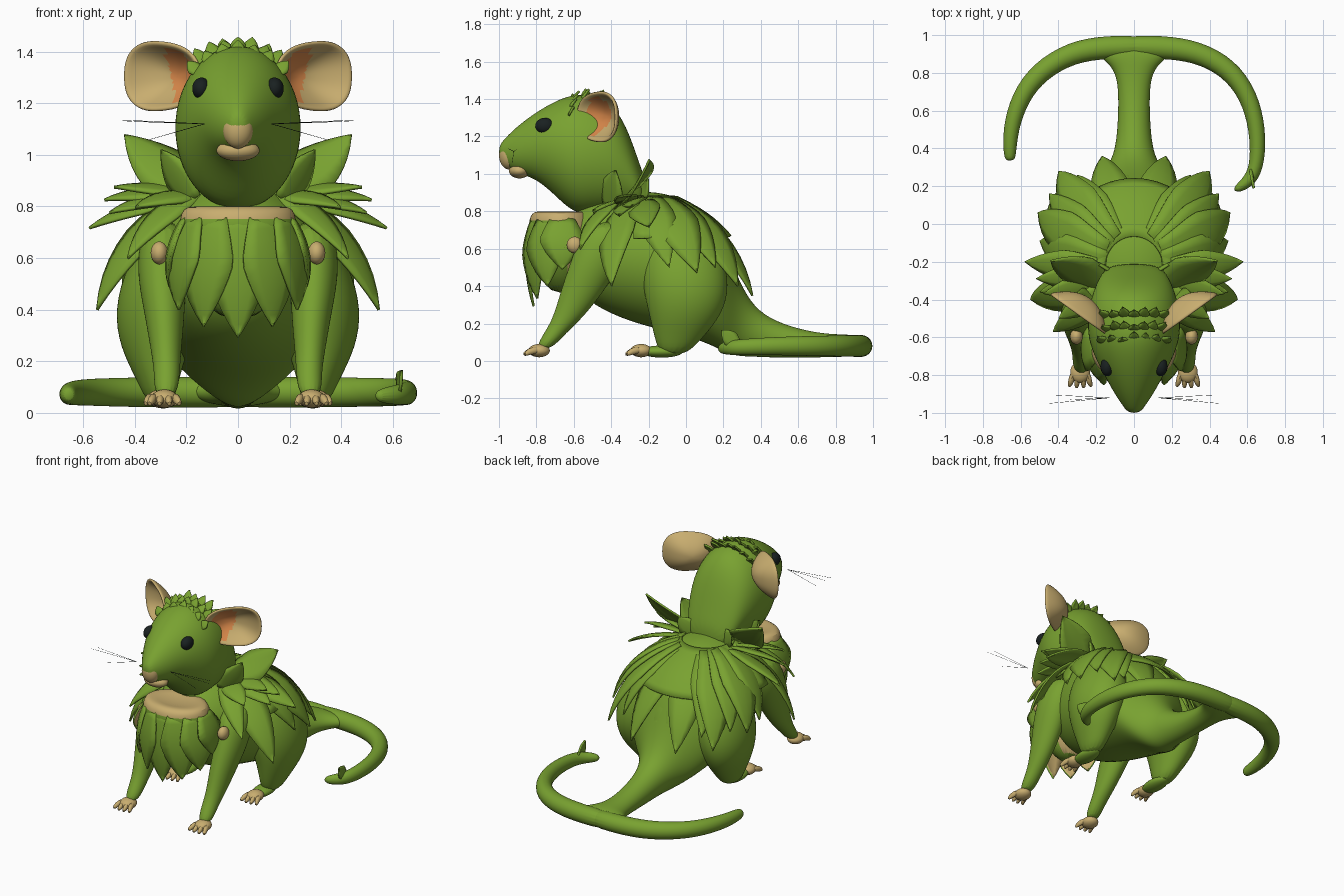
import bpy
import math
import random
from mathutils import Vector as V

random.seed(4)
if "Cube" in bpy.data.objects:
    bpy.data.objects.remove(bpy.data.objects["Cube"], do_unlink=True)

X, Y, Z = V((1, 0, 0)), V((0, 1, 0)), V((0, 0, 1))


def material(name, rgb):
    m = bpy.data.materials.new(name)
    m.use_nodes = True
    m.diffuse_color = (*rgb, 1)
    m.node_tree.nodes["Principled BSDF"].inputs["Base Color"].default_value = (*rgb, 1)
    return m


GREEN = material("leaf green", (0.19, 0.36, 0.03))
TAN = material("tan skin", (0.58, 0.42, 0.16))
ORANGE = material("inner ear orange", (0.7, 0.25, 0.07))
BLACK = material("eye black", (0.01, 0.015, 0.015))


def make(name, verts, faces, mats, subdiv=0, solid=0, mirror=False, rule=None):
    me = bpy.data.meshes.new(name)
    me.from_pydata([tuple(v) for v in verts], [], faces)
    for m in mats:
        me.materials.append(m)
    if rule:
        for p in me.polygons:
            p.material_index = rule(p.center)
    ob = bpy.data.objects.new(name, me)
    bpy.context.collection.objects.link(ob)
    if solid:
        s = ob.modifiers.new("thickness", "SOLIDIFY")
        s.thickness, s.offset, s.material_offset = solid, -1, len(mats) - 1
    if subdiv:
        s = ob.modifiers.new("round", "SUBSURF")
        s.levels = s.render_levels = subdiv
    if mirror:
        ob.modifiers.new("mirror", "MIRROR").use_mirror_merge = False
    bpy.ops.object.select_all(action="DESELECT")
    ob.select_set(True)
    bpy.context.view_layer.objects.active = ob
    bpy.ops.object.shade_smooth_by_angle(angle=math.radians(50))


def sweep(name, stations, mats, axes=None, seg=16, **kw):
    """Skin elliptical sections (x, y, z, radius a, radius b)."""
    pts = [V(s[:3]) for s in stations]
    verts, faces, last = [], [], len(pts) - 1
    for i, (c, s) in enumerate(zip(pts, stations)):
        if axes:
            a, b = axes
        else:
            t = (pts[min(i + 1, last)] - pts[max(i - 1, 0)]).normalized()
            a = t.cross(Z).normalized()
            b = a.cross(t)
        for k in range(seg):
            q = math.tau * k / seg
            verts.append(c + a * s[3] * math.cos(q) + b * s[4] * math.sin(q))
    for i in range(last):
        for k in range(seg):
            n = (k + 1) % seg
            faces.append((i * seg + k, i * seg + n, (i + 1) * seg + n, (i + 1) * seg + k))
    faces.append(tuple(reversed(range(seg))))
    faces.append(tuple(range(last * seg, (last + 1) * seg)))
    # Wind the skin outward
    if a.cross(b).dot(pts[1] - pts[0]) < 0:
        faces = [f[::-1] for f in faces]
    make(name, verts, faces, mats, **kw)


def ball(name, c, r, mat, mirror=False):
    rows = [math.pi * (i + 0.15) / 8.3 for i in range(9)]
    st = [(c[0], c[1], c[2] - r[2] * math.cos(q), r[0] * math.sin(q), r[1] * math.sin(q)) for q in rows]
    sweep(name, st, [mat], (X, Y), subdiv=1, mirror=mirror)


def arch(base, tip, bulge, n, s):
    """Point and direction at s on a curve bulging towards n."""
    mid = (base + tip) / 2 + n * bulge
    return base * (1 - s) ** 2 + mid * 2 * s * (1 - s) + tip * s * s, (mid - base) * (1 - s) + (tip - mid) * s


def leaves(name, items, mats=(GREEN,), mirror=True):
    """Each leaf: base, tip, half width, outward bulge, facing direction."""
    verts, faces, steps = [], [], 9
    for base, tip, w, bulge, n in items:
        n = V(n).normalized()
        start = len(verts)
        for i in range(steps + 1):
            s = i / steps
            p, t = arch(V(base), V(tip), bulge, n, s)
            side = t.cross(n).normalized()
            up = side.cross(t).normalized()
            half = w * min(1, 0.5 + 1.2 * s) * (1.01 - s ** 2.5)
            for k in (-1, -0.5, 0, 0.5, 1):
                verts.append(p + side * half * k - up * half * 0.16 * k * k)
        for i in range(steps):
            for k in range(4):
                q = start + i * 5 + k
                faces.append((q, q + 1, q + 6, q + 5))
    make(name, verts, faces, mats, solid=0.012, mirror=mirror)


# Body and head, given as y, bottom, top, half width
def along_y(name, rows):
    st = [(0, y, (lo + hi) / 2, w, (hi - lo) / 2) for y, lo, hi, w in rows]
    sweep(name, st, [GREEN], (X, Z), subdiv=2)


along_y("body", [(-.63, .5, .7, .1), (-.6, .4, .8, .19), (-.5, .29, .87, .29), (-.3, .2, .92, .36),
                 (-.1, .15, .91, .39), (.05, .11, .84, .38), (.15, .07, .74, .33), (.22, .035, .6, .24),
                 (.28, .02, .44, .16), (.36, .02, .29, .11), (.48, .015, .21, .09), (.65, .015, .16, .083),
                 (.77, .02, .145, .09), (.84, .02, .143, .125), (.89, .025, .14, .19), (.95, .035, .125, .22)])
along_y("head", [(-1, 1.09, 1.15, .025), (-.97, 1.04, 1.19, .055), (-.9, 1, 1.26, .105), (-.8, .97, 1.335, .16),
                 (-.7, .88, 1.395, .215), (-.6, .78, 1.435, .25), (-.5, .78, 1.425, .25), (-.4, .79, 1.385, .235),
                 (-.32, .8, 1.27, .205), (-.25, .8, 1.06, .17), (-.21, .82, .95, .1)])

# Face
ball("nose", (0, -.948, 1.1), (.062, .054, .077), TAN)
ball("mouth", (0, -.89, 1.017), (.088, .06, .042), TAN)
ball("eye", (.142, -.755, 1.257), (.037, .053, .043), BLACK, True)
for end in ((.45, -.95, 1.135), (.43, -.905, 1.13), (.34, -.93, 1.06)):
    sweep("whisker", [(.13, -.92, 1.12, .0012, .0012), (*end, .0008, .0008)], [BLACK], seg=4, mirror=True)

# Cupped ears
u, n, centre = V((.81, .58, 0)), V((.58, -.81, 0)), V((.3, -.485, 1.305))
ring, count = 32, 9
verts, faces = [centre - n * .095], []
for i in range(1, count + 1):
    r = i / count
    for k in range(ring):
        q = math.tau * k / ring
        c, s = [math.copysign(abs(f) ** .8, f) for f in (math.cos(q), math.sin(q))]
        verts.append(centre + u * .175 * r * c + Z * r * s * (.125 + .015 * c) - n * .095 * (1 - r ** 2))
for k in range(ring):
    m = (k + 1) % ring
    faces.append((0, 1 + k, 1 + m))
    for i in range(count - 1):
        a, b = 1 + i * ring, 1 + (i + 1) * ring
        faces.append((a + k, b + k, b + m, a + m))


def ear_colour(p):
    d = p - centre
    return 0 if ((d.dot(u) + .06 - d.z * .3) / .075) ** 2 + (d.z / .115) ** 2 < 1 else 1


make("ear", verts, faces, [ORANGE, TAN], subdiv=1, solid=.018, mirror=True, rule=ear_colour)

# Legs and feet
sweep("hind_leg", [(.3, -.07, .03, .05, .07), (.31, -.04, .12, .08, .13), (.325, 0, .25, .135, .2),
                   (.305, 0, .4, .18, .24), (.28, -.02, .58, .155, .22), (.22, -.03, .76, .09, .14)],
      [GREEN], (X, Y), subdiv=2, mirror=True)
sweep("front_leg", [(.28, -.765, .06, .045, .045), (.275, -.7, .15, .05, .06), (.278, -.63, .23, .058, .08),
                    (.285, -.54, .4, .082, .125), (.3, -.46, .57, .1, .145), (.28, -.42, .75, .085, .12)],
      [GREEN], (X, Y), subdiv=2, mirror=True)
ball("hind_foot_heel", (.29, -.13, .05), (.06, .12, .033), GREEN, True)
ball("shoulder_patch", (.305, -.595, .62), (.035, .045, .045), TAN, True)
for part, x, y in (("front", .285, -.785), ("hind", .3, -.24)):
    ball(part + "_paw", (x, y, .055), (.055, .06, .036), TAN, True)
    for d in (-1.5, -.5, .5, 1.5):
        sweep(part + "_toe", [(x + d * .024, y, .06, .02, .024),
                              (x + d * .033, y - .055, .052, .017, .02),
                              (x + d * .04, y - .09 + abs(d) * .008, .03, .009, .01)],
              [TAN], seg=8, subdiv=1, mirror=True)

# Forked tail
sweep("tail_branch_long", [(-.1, .938, .08, .06, .06), (.15, .938, .08, .063, .06), (.33, .915, .08, .06, .06),
                           (.5, .83, .08, .057, .057), (.61, .68, .08, .05, .055), (.655, .5, .08, .045, .05),
                           (.655, .33, .075, .04, .045), (.62, .23, .07, .038, .04), (.53, .175, .065, .02, .025)],
      [GREEN], subdiv=2)
sweep("tail_branch_short", [(.1, .938, .08, .06, .06), (-.15, .938, .08, .063, .06), (-.33, .91, .08, .06, .06),
                            (-.5, .81, .08, .056, .056), (-.605, .67, .08, .05, .052), (-.655, .5, .075, .042, .046),
                            (-.658, .36, .07, .034, .037), (-.655, .335, .07, .02, .022)],
      [GREEN], subdiv=2)
leaves("tail_thorn", [((.63, .28, .08), (.64, .19, .165), .05, .01, (.3, -.7, .7))], mirror=False)

# Leaf cape over the back and shoulders: tip, half width, bulge
NECK, CORE = V((0, -.25, 0)), V((0, -.1, .45))


def cape_leaf(tip, w, bulge, z):
    tip = V(tip)
    base = NECK.lerp(tip, .3)
    base.z = z
    return base, tip, w, bulge, ((base + tip) / 2 - CORE).normalized()


cape = [((.17, .36, .35), .13, .15), ((.05, .28, .42), .11, .14), ((.4, .28, .4), .13, .17),
        ((.3, .26, .46), .11, .15), ((.51, .06, .47), .14, .17), ((.45, .16, .5), .11, .15),
        ((.5, -.09, .5), .12, .16), ((.55, -.4, .4), .12, .15), ((.43, -.57, .6), .08, .1)]
leaves("leaf_cape", [cape_leaf(t, w, b, .88) for t, w, b in cape])
ruff = [((.58, -.2, .72), .1, .06), ((.52, -.29, .83), .08, .05), ((.5, -.36, .78), .08, .05),
        ((.48, -.37, .88), .07, .03), ((.4, -.5, .8), .08, .05)]
leaves("shoulder_leaves", [cape_leaf(t, w, b, .86) for t, w, b in ruff])
leaves("collar_leaf", [((.17, -.33, .88), (.44, -.2, 1.08), .13, -.03, (-.2, -.8, .5)),
                       ((.18, -.42, .82), (.3, -.38, 1.02), .09, .02, (.8, -.5, .2)),
                       ((.1, -.25, .86), (.2, -.2, .98), .07, .02, (.2, .7, .6))])

# Smooth yoke joining the cape leaves
verts, faces, cols, rows = [], [], 24, 8
for k in range(cols + 1):
    a = math.radians(-95 + 190 * k / cols)
    base, tip, w, bulge, n = cape_leaf((.53 * math.sin(a), -.2 + .57 * math.cos(a), .4), 0, .175, .885)
    verts += [arch(base, tip, bulge, n, .55 * i / rows)[0] for i in range(rows + 1)]
for k in range(cols):
    for i in range(rows):
        q = k * (rows + 1) + i
        faces.append((q, q + 1, q + rows + 2, q + rows + 1)[::-1])
make("cape_yoke", verts, faces, [GREEN], solid=.012)

# Leafy bib on the chest, lined in tan
sweep("bib", [(0, -.66, .36, .06, .06), (0, -.66, .45, .16, .12), (0, -.66, .58, .22, .165),
              (0, -.66, .7, .235, .18), (0, -.67, .755, .225, .17), (0, -.67, .79, .215, .155),
              (0, -.67, .805, .18, .12), (0, -.67, .785, .08, .06)],
      [GREEN, TAN], (X, Y), seg=32, subdiv=1, rule=lambda p: int(p.z > .755 or p.y > -.62))
bib = []
for i in range(-3, 4):
    a = i * .52
    out = V((math.sin(a), -math.cos(a), 0))
    at = V((0, -.66, 0))
    drop = .29 + .03 * abs(i) + .012 * i * i
    bib.append((at + V((out.x * .215, out.y * .17, .765)),
                at + V((out.x * .27, out.y * .16, drop)), .135, .07, out))
leaves("bib_leaves", bib, [GREEN, TAN], mirror=False)

# Leaf tuft on the crown
tuft = []
for y, z, reach in ((-.63, 1.4, .15), (-.57, 1.415, .13), (-.5, 1.41, .14)):
    for k in range(-3, 4):
        x = k * reach / 3
        base = V((x, y, z - 3 * x * x))
        tip = base + V((x * .3, random.uniform(.02, .06), random.uniform(.03, .05)))
        tuft.append((base - Z * .015, tip, .034, .008, (x, -.7, .7)))
leaves("head_tuft", tuft, mirror=False)
